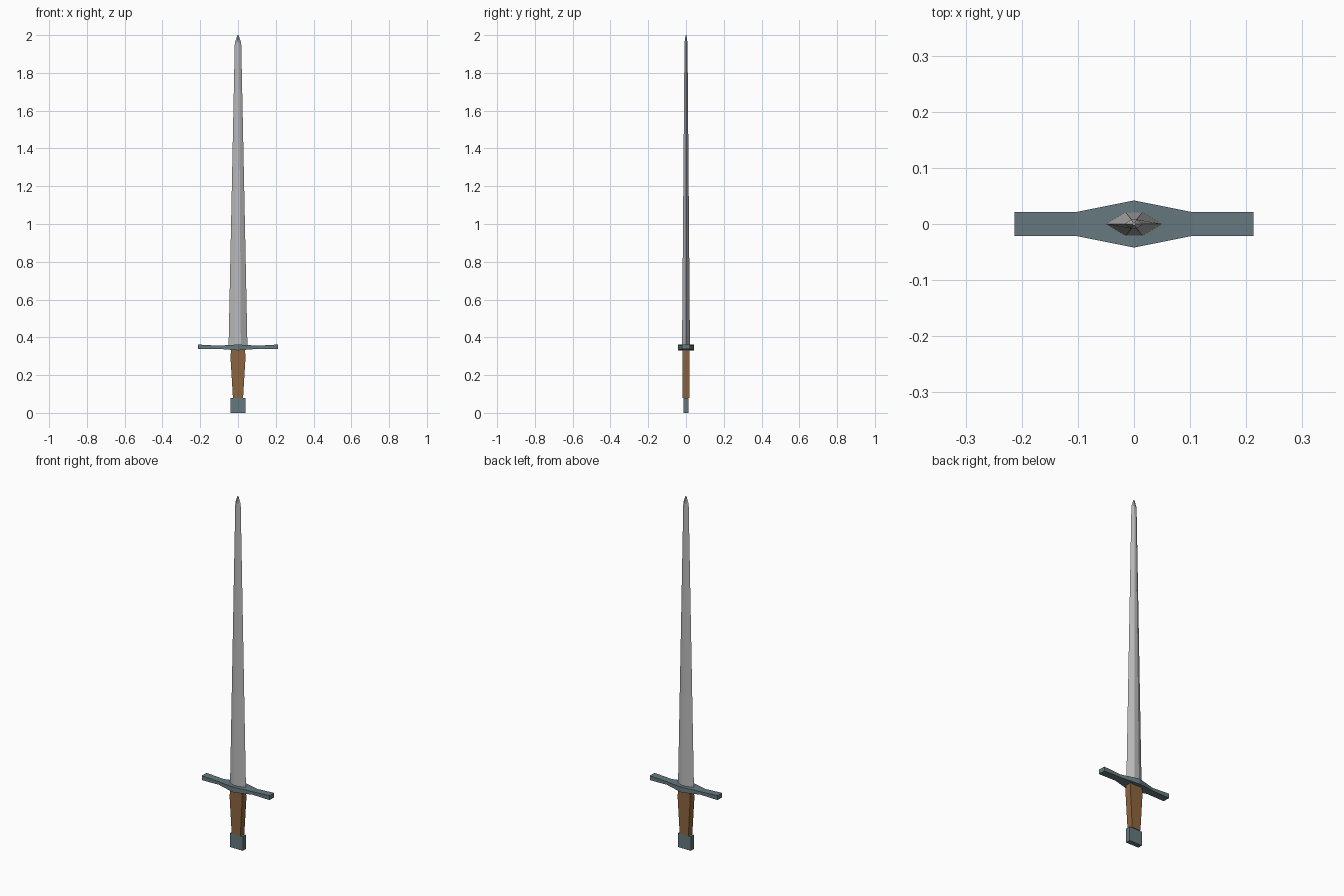
import bpy, bmesh

if "Cube" in bpy.data.objects:
    bpy.data.objects.remove(bpy.data.objects["Cube"])


def material(name, rgb):
    m = bpy.data.materials.new(name)
    m.diffuse_color = (*rgb, 1)
    m.use_nodes = True
    m.node_tree.nodes["Principled BSDF"].inputs["Base Color"].default_value = m.diffuse_color
    return m


steel = material("blade steel", (0.50, 0.50, 0.50))
slate = material("slate metal", (0.13, 0.19, 0.21))
leather = material("brown leather", (0.27, 0.13, 0.05))


def loft(name, rings, mat):
    """Skin equal-length rings of points and cap both ends."""
    bm = bmesh.new()
    loops = [[bm.verts.new(p) for p in ring] for ring in rings]
    n = len(loops[0])
    for a, b in zip(loops, loops[1:]):
        for i in range(n):
            j = (i + 1) % n
            bm.faces.new((a[i], a[j], b[j], b[i]))
    bm.faces.new(loops[0])
    bm.faces.new(loops[-1])
    bmesh.ops.recalc_face_normals(bm, faces=bm.faces)
    mesh = bpy.data.meshes.new(name)
    bm.to_mesh(mesh)
    bm.free()
    mesh.materials.append(mat)
    obj = bpy.data.objects.new(name, mesh)
    bpy.context.collection.objects.link(obj)
    return obj


def rect_z(z, x, y):
    return [(-x, -y, z), (x, -y, z), (x, y, z), (-x, y, z)]


def blade_ring(z, w, t):
    # sharp edges left and right, narrow flat along the middle
    f = w * 0.3
    return [(-w, 0, z), (-f, -t, z), (f, -t, z),
            (w, 0, z), (f, t, z), (-f, t, z)]


# Blade: long taper, then a short point
loft("blade", [blade_ring(*s) for s in (
    (0.35, 0.05, 0.021), (1.96, 0.017, 0.008), (2.0, 0.003, 0.002))], steel)

# Crossguard: swollen middle, thin waist, flared ends
guard = [(-0.213, 0.021, 0.337, 0.362), (-0.105, 0.021, 0.339, 0.356),
         (0, 0.042, 0.331, 0.362),
         (0.105, 0.021, 0.339, 0.356), (0.213, 0.021, 0.337, 0.362)]
loft("crossguard", [[(x, -y, lo), (x, y, lo), (x, y, hi), (x, -y, hi)]
                    for x, y, lo, hi in guard], slate)

# Grip: flat-sided, widest below the guard
loft("grip", [rect_z(*s) for s in (
    (0.08, 0.027, 0.018), (0.20, 0.034, 0.019),
    (0.28, 0.039, 0.019), (0.335, 0.038, 0.019))], leather)

# Pommel block
loft("pommel", [rect_z(0, 0.04, 0.014), rect_z(0.08, 0.04, 0.014)], slate)
